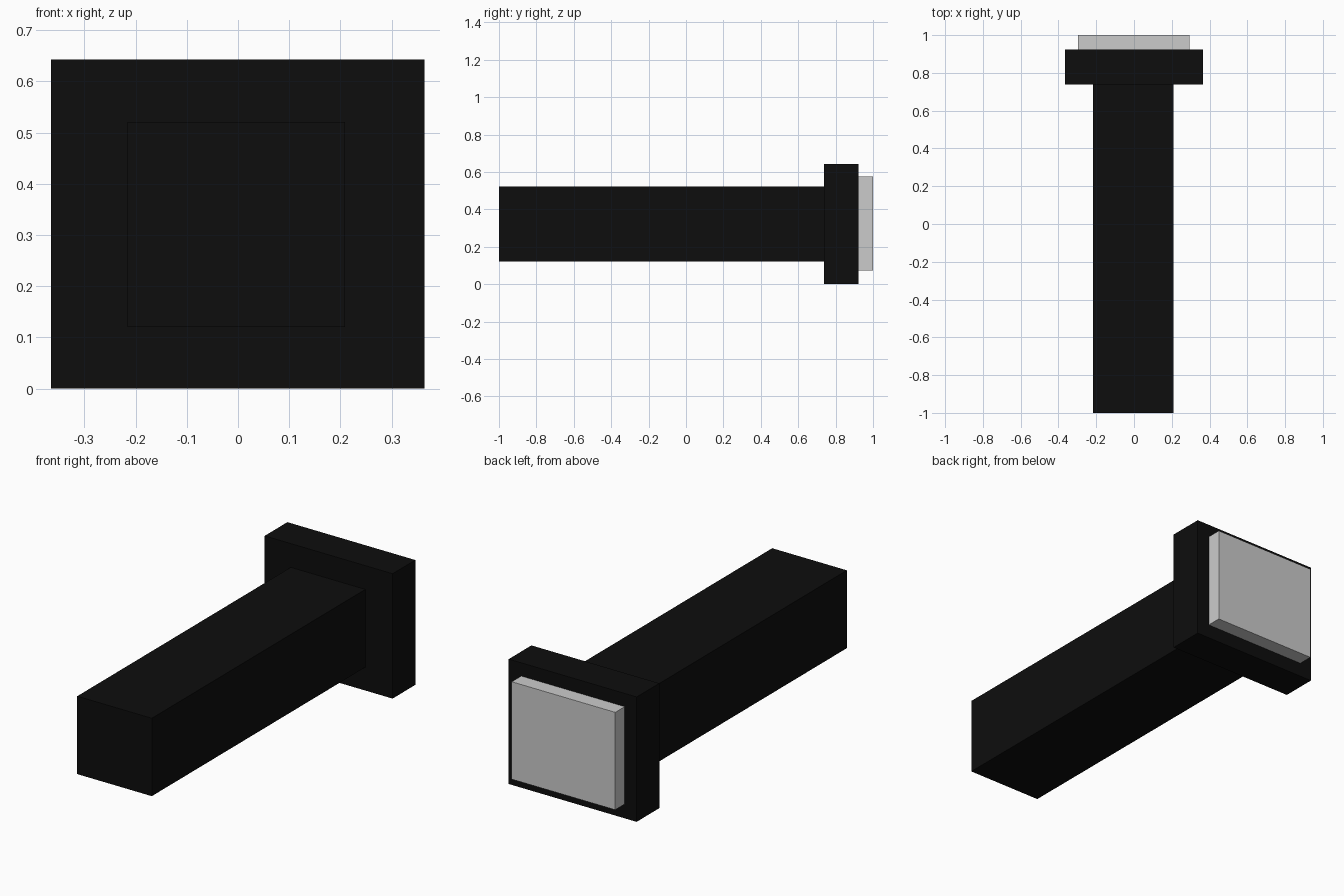
import bpy

if "Cube" in bpy.data.objects:
    bpy.data.objects.remove(bpy.data.objects["Cube"])

black = bpy.data.materials.new("black")
black.diffuse_color = (0.004, 0.004, 0.004, 1)
black.use_nodes = True
black.node_tree.nodes["Principled BSDF"].inputs["Base Color"].default_value = black.diffuse_color


def box(name, x, y, z, material=None):
    """Add a box spanning the (min, max) ranges on each axis."""
    spans = (x, y, z)
    bpy.ops.mesh.primitive_cube_add(size=1, location=[(a + b) / 2 for a, b in spans])
    ob = bpy.context.object
    ob.name = name
    ob.scale = [b - a for a, b in spans]
    bpy.ops.object.transform_apply(location=False, rotation=False, scale=True)
    if material:
        ob.data.materials.append(material)
    return ob


# Long square shaft
box("shaft", (-0.216, 0.209), (-1, 0.738), (0.12, 0.521), black)
# Wide collar at the back end
box("collar", (-0.365, 0.364), (0.738, 0.923), (0, 0.643), black)
# Grey end plate, slightly smaller than the collar
box("end_plate", (-0.297, 0.293), (0.923, 1), (0.073, 0.575))
